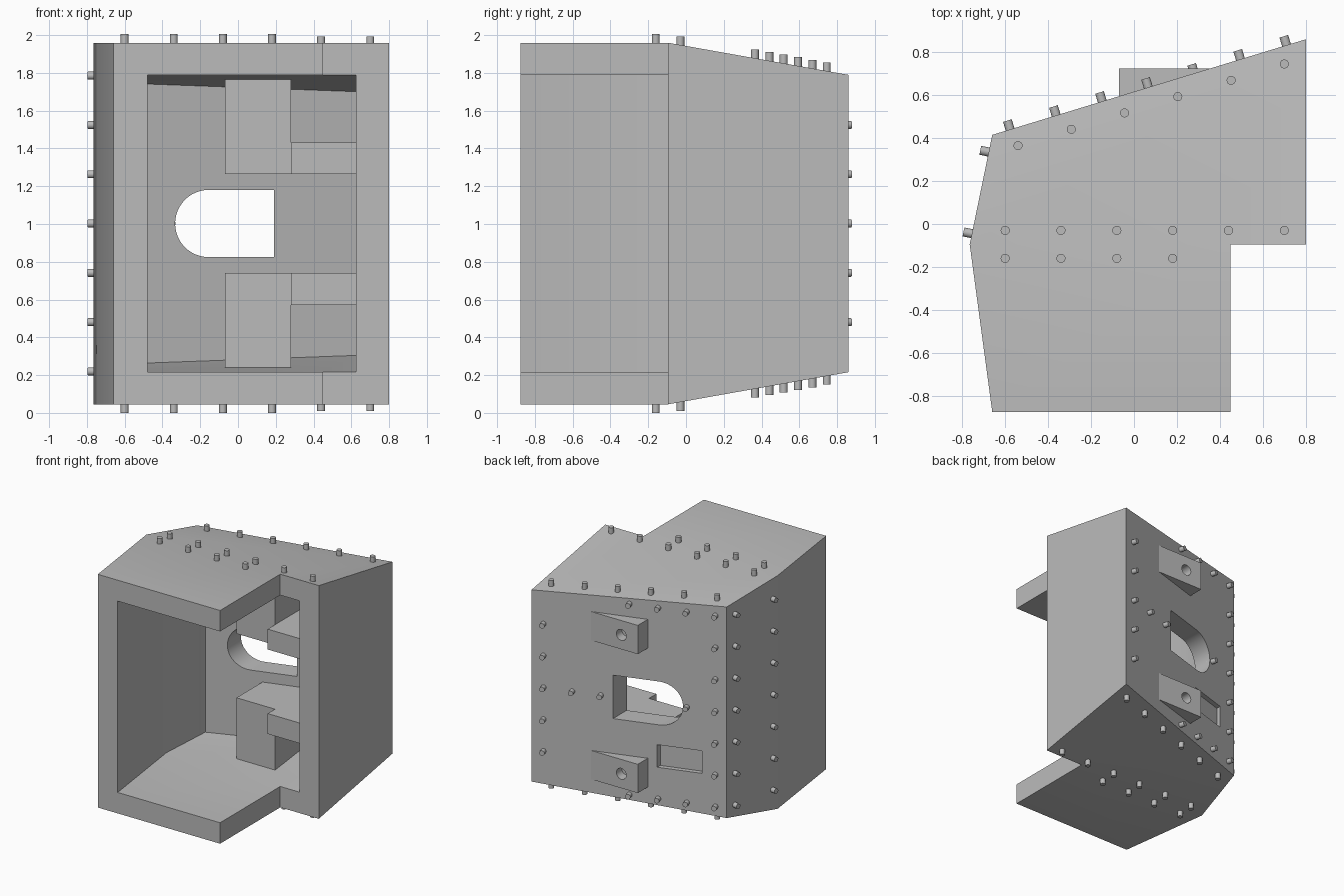
import bpy, bmesh, math
from mathutils import Vector, Matrix

if "Cube" in bpy.data.objects:
    bpy.data.objects.remove(bpy.data.objects["Cube"])

MID = 1.0025      # height of the mirror plane
FOLD = -0.095     # depth where top and bottom start to taper

grey = bpy.data.materials.new("plain_grey")
grey.use_nodes = True
colour = (0.5, 0.5, 0.5, 1)
grey.diffuse_color = colour
grey.node_tree.nodes["Principled BSDF"].inputs["Base Color"].default_value = colour


def finish(name, bm):
    bmesh.ops.recalc_face_normals(bm, faces=bm.faces)
    mesh = bpy.data.meshes.new(name)
    bm.to_mesh(mesh)
    bm.free()
    mesh.materials.append(grey)
    ob = bpy.data.objects.new(name, mesh)
    bpy.context.collection.objects.link(ob)
    return ob


def folded_prism(name, outline, front, back, half, taper):
    """Upright prism whose caps are flat in front and slope in behind the fold."""
    bm = bmesh.new()
    rings = []
    for s in (-1, 1):
        rings.append([bm.verts.new((x, y, MID + s * (half - taper * max(0, y - FOLD))))
                      for x, y in outline])
    n = len(outline)
    for ring in rings:
        for cap in (front, back):
            bm.faces.new([ring[i] for i in cap])
    for i in range(n):
        j = (i + 1) % n
        bm.faces.new((rings[0][i], rings[0][j], rings[1][j], rings[1][i]))
    return finish(name, bm)


def extrude(name, points, vec):
    bm = bmesh.new()
    face = bm.faces.new([bm.verts.new(p) for p in points])
    out = bmesh.ops.extrude_face_region(bm, geom=[face])
    bmesh.ops.translate(bm, vec=vec,
                        verts=[g for g in out["geom"] if isinstance(g, bmesh.types.BMVert)])
    return finish(name, bm)


def box(name, x0, x1, y0, y1, z0, z1):
    return extrude(name, [(x0, y0, z0), (x1, y0, z0), (x1, y1, z0), (x0, y1, z0)],
                   (0, 0, z1 - z0))


def cut(ob, cutter):
    mod = ob.modifiers.new("cut", "BOOLEAN")
    mod.operation, mod.solver, mod.object = "DIFFERENCE", "EXACT", cutter
    bpy.context.view_layer.objects.active = ob
    bpy.ops.object.modifier_apply(modifier=mod.name)
    bpy.data.objects.remove(cutter)


def smooth(ob):
    bpy.ops.object.select_all(action="DESELECT")
    ob.select_set(True)
    bpy.context.view_layer.objects.active = ob
    bpy.ops.object.shade_smooth_by_angle(angle=math.radians(30))


def back_y(x):
    return 0.415 + 0.305 * (x + 0.66)


# Hollow housing with an open front and a notched corner
housing = folded_prism("housing",
                       [(-0.66, -0.875), (0.45, -0.875), (0.45, FOLD), (0.8, FOLD),
                        (0.8, 0.86), (-0.66, 0.415), (-0.765, FOLD)],
                       (0, 1, 2, 6), (6, 2, 3, 4, 5), 0.957, 0.178)
cut(housing, folded_prism("cavity",
                          [(-0.463, -1), (0.625, -1), (0.625, FOLD), (0.625, 0.629),
                           (-0.498, 0.287), (-0.584, FOLD)],
                          (0, 1, 2, 5), (2, 3, 4, 5), 0.785, 0.12))

# Round-ended slot through the back wall
r, cx = 0.178, -0.155
slot = [(0.19, 0.1, MID - r), (0.19, 0.1, MID + r)]
for i in range(25):
    a = math.pi / 2 + math.pi * i / 24
    slot.append((cx + r * math.cos(a), 0.1, MID + r * math.sin(a)))
cut(housing, extrude("slot_cutter", slot, (0, 1, 0)))

# Shallow rectangular recess in the back wall
x0, x1, depth = -0.474, -0.14, 0.04
cut(housing, extrude("recess_cutter",
                     [(x0, back_y(x0) - depth, 0.475), (x1, back_y(x1) - depth, 0.475),
                      (x1, back_y(x1) + 0.1, 0.475), (x0, back_y(x0) + 0.1, 0.475)],
                     (0, 0, 0.185)))
smooth(housing)

# Inner blocks and rear lugs, upper and lower
for side, s in (("upper", 1), ("lower", -1)):
    za, zb, zc = (MID + s * d for d in (0.263, 0.763, 0.43))
    box(side + "_inner_block", -0.07, 0.28, 0.08, 0.55, min(za, zb), max(za, zb))
    box(side + "_side_block", 0.28, 0.66, -0.015, 0.66, min(za, zc), max(za, zc))

    zl = 0.99 + s * 0.57
    lug = extrude(side + "_lug",
                  [(-0.07, 0.725, zl - 0.118), (0.363, 0.725, zl - 0.118),
                   (0.363, 0.69, zl - 0.118), (-0.07, 0.56, zl - 0.118)], (0, 0, 0.236))
    hole = [(0.08 + 0.045 * math.cos(a), 0.6, zl + 0.045 * math.sin(a))
            for a in (math.tau * i / 24 for i in range(24))]
    cut(lug, extrude("hole_cutter", hole, (0, 0.3, 0)))
    smooth(lug)


# Rivets: each set is one object of short cylinders standing on a wall
def rivets(name, spots, height=0.043):
    bm = bmesh.new()
    for base, normal in spots:
        n = Vector(normal).normalized()
        turn = n.to_track_quat("Z", "Y").to_matrix().to_4x4()
        bmesh.ops.create_cone(bm, cap_ends=True, segments=16, radius1=0.021, radius2=0.021,
                              depth=height + 0.04,
                              matrix=Matrix.Translation(Vector(base) + n * (height - 0.04) / 2)
                              @ turn)
    smooth(finish(name, bm))


plan = [(-0.6 + 0.26 * i, -0.16) for i in range(4)]
plan += [(-0.6 + 0.26 * i, -0.03) for i in range(6)]
plan += [(-0.54 + 0.248 * i, 0.365 + 0.076 * i) for i in range(6)]
for name, s in (("top_rivets", 1), ("bottom_rivets", -1)):
    rivets(name, [((x, y, MID + s * (0.957 - 0.178 * max(0, y - FOLD))), (0, 0, s))
                  for x, y in plan], 0.046)

rows = [MID + 0.261 * k for k in range(-3, 4)]
cols = [-0.577 + 0.2145 * i for i in range(7)]
grid = [(cols[0], z) for z in rows] + [(cols[6], z) for z in rows[1:6]]
grid += [(x, z) for x in cols[1:4] for z in (rows[0], rows[6])]
grid += [(cols[i], MID) for i in (1, 4, 5)]
rivets("back_rivets", [((x, back_y(x), z), (-0.305, 1, 0)) for x, z in grid])

rivets("side_rivets", [((-0.765 + 0.206 * (y - FOLD), y, z), (-1, 0.206, 0))
                       for y in (-0.045, 0.335) for z in rows], 0.04)
